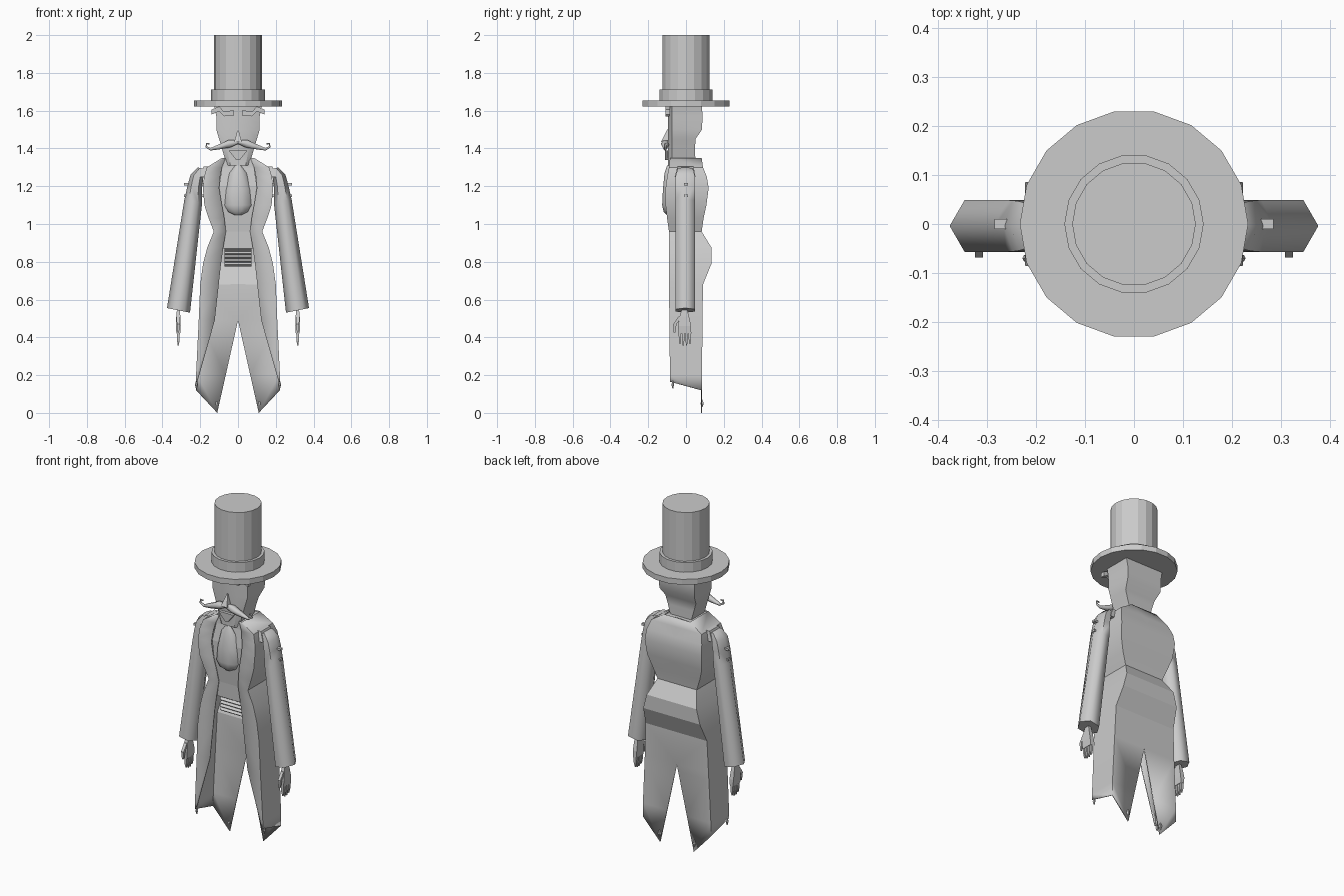
import bpy, bmesh, math
from mathutils import Vector

cube = bpy.data.objects.get("Cube")
if cube:
    bpy.data.objects.remove(cube)

grey = bpy.data.materials.new("plain_grey")
grey.use_nodes = True
grey.diffuse_color = (0.6, 0.6, 0.6, 1)
grey.node_tree.nodes["Principled BSDF"].inputs["Base Color"].default_value = (0.6, 0.6, 0.6, 1)


def add(name, data, smooth=None):
    ob = bpy.data.objects.new(name, data)
    bpy.context.collection.objects.link(ob)
    data.materials.append(grey)
    if smooth:
        bpy.ops.object.select_all(action='DESELECT')
        ob.select_set(True)
        bpy.context.view_layer.objects.active = ob
        bpy.ops.object.shade_smooth_by_angle(angle=math.radians(smooth))
    return ob


def loft(name, rows, closed=True, smooth=None):
    """Skin between rows of points; closed rows get end caps."""
    bm = bmesh.new()
    rings = [[bm.verts.new(p) for p in row] for row in rows]
    n = len(rings[0])
    for a, b in zip(rings, rings[1:]):
        for i in range(n if closed else n - 1):
            j = (i + 1) % n
            bm.faces.new((a[i], a[j], b[j], b[i]))
    if closed:
        bm.faces.new(rings[0])
        bm.faces.new(rings[-1])
    bmesh.ops.recalc_face_normals(bm, faces=bm.faces)
    mesh = bpy.data.meshes.new(name)
    bm.to_mesh(mesh)
    bm.free()
    return add(name, mesh, smooth)


def ring(c, rx, ry, n):
    return [(c[0] + rx * math.cos(math.tau * i / n), c[1] + ry * math.sin(math.tau * i / n), c[2])
            for i in range(n)]


def block(w, y0, y1, z, x=0):
    return [(x - w, y0, z), (x + w, y0, z), (x + w, y1, z), (x - w, y1, z)]


def mirror(ob):
    ob.modifiers.new("mirror", 'MIRROR').use_clip = True


# Top hat
for name, r, z0, z1 in (("hat_brim", 0.233, 1.623, 1.655),
                        ("hat_band", 0.142, 1.655, 1.712),
                        ("hat_crown", 0.126, 1.712, 2.0)):
    loft(name, [ring((0, 0, z), r, r, 18) for z in (z0, z1)])

# Head with hair swept out at the back
head = []
for z, w, f, yb in ((1.625, .125, .06, .085), (1.57, .115, .06, .087), (1.5, .115, .06, .085),
                    (1.45, .1, .06, .05), (1.4, .085, .058, .048), (1.31, .06, .04, .05)):
    head.append([(-f, -.095, z), (f, -.095, z), (w, -.075, z), (w, yb, z), (-w, yb, z), (-w, -.075, z)])
loft("head", head, smooth=35)

# Face
loft("nose", [block(.02, -.132, -.09, 1.435), block(.002, -.1, -.09, 1.5)])
loft("goatee", [block(.01, -.11, -.09, 1.34), block(.05, -.112, -.09, 1.39)])
for s, side in ((1, "left"), (-1, "right")):
    loft(side + "_eyebrow", [[(s * x, y, z + d) for y, d in ((-.108, -.012), (-.108, .014), (-.085, .014), (-.085, -.012))]
                             for x, z in ((.02, 1.588), (.075, 1.582), (.1, 1.608), (.14, 1.592))])
    cu = bpy.data.curves.new(side + "_moustache", 'CURVE')
    cu.dimensions = '3D'
    cu.bevel_depth = 1
    cu.bevel_resolution = 1
    cu.use_fill_caps = True
    sp = cu.splines.new('POLY')
    path = ((0, 1.435, .012), (.045, 1.425, .023), (.1, 1.408, .015), (.145, 1.396, .008),
            (.168, 1.408, .006), (.166, 1.426, .005), (.15, 1.424, .004))
    sp.points.add(len(path) - 1)
    for p, (x, z, r) in zip(sp.points, path):
        p.co = (s * x, -.11, z, 1)
        p.radius = r
    add(side + "_moustache", cu)

# Tailcoat: front edge, front corner, back corner, back centre
coat = []
for z, w, yf, yb, xi, xb in ((1.35, .085, -.085, .083, .065, 0), (1.3, .165, -.09, .09, .085, 0),
                             (1.25, .18, -.1, .11, .095, 0), (1.19, .186, -.108, .12, .1, 0),
                             (1.1, .178, -.108, .108, .085, 0), (1.03, .155, -.1, .093, .072, 0),
                             (.96, .128, -.09, .083, .064, 0), (.875, .163, -.09, .135, .078, 0),
                             (.79, .185, -.09, .135, .09, 0), (.68, .2, -.09, .09, .102, 0),
                             (.49, .208, -.088, .087, .123, 0), (.2, .222, -.085, .085, .205, .065)):
    coat.append([(xi, yf, z), (w, yf, z), (w, yb, z), (xb, yb, z)])
coat.append([(.215, -.085, .168), (.222, -.085, .165), (.222, .085, .12), (.11, .085, 0)])
ob = loft("tailcoat", coat, closed=False, smooth=20)
mirror(ob)
sol = ob.modifiers.new("cloth", 'SOLIDIFY')
sol.thickness = .006
sol.offset = -1

# Collar closing the neck, and waistcoat panel behind the coat edges
loft("collar", [block(.15, -.08, .08, 1.297), block(.083, -.08, .08, 1.345)])
loft("waistcoat", [block(w, -y, -.07, z) for z, w, y in
                   ((.87, .08, .08), (.96, .066, .083), (1.1, .088, .098),
                    (1.2, .1, .098), (1.3, .085, .082), (1.345, .065, .08))])

# Ribbed sash below the waistcoat
for i in range(5):
    z = .775 + .02 * i
    loft("sash_rib", [block(.072, -.055, -.04, z), block(.072, -.068, -.04, z + .01),
                      block(.072, -.055, -.04, z + .02)])

# Cravat
loft("cravat", [ring((0, -.09, z), w, d, 10) for z, w, d in
                ((1.31, .015, .01), (1.27, .045, .025), (1.18, .068, .034),
                 (1.1, .076, .038), (1.065, .055, .03), (1.048, .02, .012))], smooth=40)

# Sleeves and hands
for s, side in ((1, "left"), (-1, "right")):
    sleeve = []
    for x, z, r, d in ((.315, .543, .061, .061), (.237, 1.12, .047, .061),
                       (.228, 1.2, .038, .06), (.217, 1.255, .034, .058), (.192, 1.295, .02, .045)):
        # Each ring leans square to the arm
        sleeve.append([(s * px, py - .004, z + (px - x) * .2) for px, py, _ in ring((x, 0, z), r, d, 6)])
    loft(side + "_sleeve", sleeve, smooth=65)
    for z in (1.15, 1.21):
        loft(side + "_shoulder_pin", [[(s * x, y, z + d) for y, d in
                                       ((-.01, -.006), (.01, -.006), (.01, .006), (-.01, .006))]
                                      for x in (.16, .285)])
    loft(side + "_shoulder_pad", [block(.022, -.06, .05, 1.25, s * .183),
                                  block(.012, -.045, .04, 1.305, s * .17)])
    hx = s * .316
    loft(side + "_palm", [block(w, a, b, z, hx) for z, w, a, b in
                          ((.55, .007, -.022, .006), (.51, .011, -.034, .016),
                           (.46, .013, -.042, .027), (.42, .01, -.04, .028))])
    for i in range(4):
        y = -.032 + .0175 * i
        tip = .365 - .008 * (i in (1, 2))
        loft(side + "_finger", [block(.008, y - .007, y + .007, .43, hx),
                                block(.007, y - .006, y + .006, .39, hx),
                                block(.003, y - .003, y + .003, tip, hx)])
    loft(side + "_thumb", [block(.009, -.04, -.02, .51, hx), block(.008, -.068, -.05, .47, hx),
                           block(.004, -.066, -.057, .425, hx)])

    # Tail weight and hem bead
    loft(side + "_tail_bead", [ring((s * .113, .085, z), r, r, 6) for z, r in
                               ((.03, .003), (.05, .01), (.07, .003))])
    loft(side + "_hem_bead", [ring((s * .22, -.07, z), r, r, 6) for z, r in
                              ((.13, .003), (.15, .008), (.17, .003))])
